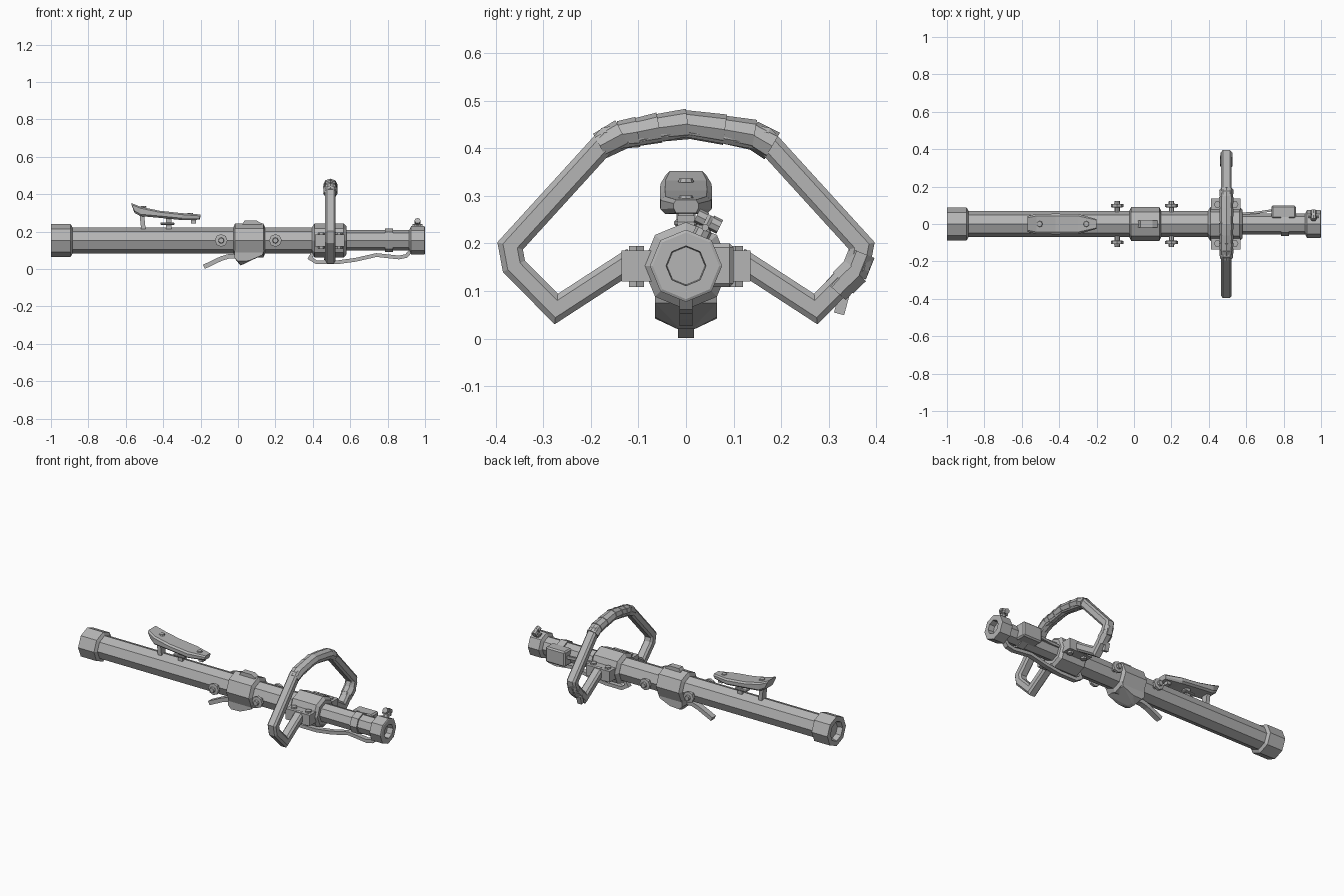
import bpy, bmesh, math
from mathutils import Vector, Matrix

cube = bpy.data.objects.get("Cube")
if cube:
    bpy.data.objects.remove(cube, do_unlink=True)

AXIS_Z = 0.153
X, Y, Z = Vector((1, 0, 0)), Vector((0, 1, 0)), Vector((0, 0, 1))

metal = bpy.data.materials.new("plain grey")
metal.use_nodes = True
GREY = (0.46, 0.46, 0.46, 1)
metal.diffuse_color = GREY
metal.node_tree.nodes["Principled BSDF"].inputs["Base Color"].default_value = GREY


def finish(name, bm):
    bmesh.ops.recalc_face_normals(bm, faces=bm.faces)
    mesh = bpy.data.meshes.new(name)
    bm.to_mesh(mesh)
    bm.free()
    mesh.materials.append(metal)
    ob = bpy.data.objects.new(name, mesh)
    bpy.context.collection.objects.link(ob)
    return ob


def skin(name, rings):
    """Bridge equal rings of points and cap both ends."""
    bm = bmesh.new()
    rows = [[bm.verts.new(p) for p in ring] for ring in rings]
    n = len(rows[0])
    for a, b in zip(rows, rows[1:]):
        for i in range(n):
            j = (i + 1) % n
            bm.faces.new((a[i], a[j], b[j], b[i]))
    bm.faces.new(rows[0])
    bm.faces.new(rows[-1])
    return finish(name, bm)


def turned(name, profile, origin=(0, 0, AXIS_Z), axis=X, n=8):
    """Faceted part turned about an axis; profile is (distance, radius)."""
    side = Y if abs(axis.y) < 0.7 else X
    up = axis.cross(side).normalized()
    side = up.cross(axis)
    rings = []
    for d, r in profile:
        rings.append([Vector(origin) + axis * d +
                      (up * math.cos(i * math.tau / n) + side * math.sin(i * math.tau / n)) * r
                      for i in range(n)])
    return skin(name, rings)


def sweep(name, path, binormal, section):
    """Sweep a section (across, along normal) on a planar mitred path."""
    pts = [Vector(p) for p in path]
    rings = []
    for i, p in enumerate(pts):
        a = (p - pts[max(i - 1, 0)]).normalized()
        b = (pts[min(i + 1, len(pts) - 1)] - p).normalized()
        t = (a + b).normalized()
        normal = binormal.cross(t)
        mitre = 1 / max(0.6, t.dot(b if b.length else a))
        rings.append([p + binormal * u + normal * v * mitre for u, v in section])
    return skin(name, rings)


def ngon(w, h, n=8, turn=0.0):
    return [(w * math.cos(math.tau * i / n + turn), h * math.sin(math.tau * i / n + turn))
            for i in range(n)]


def rect(w, h):
    return [(-w, -h), (w, -h), (w, h), (-w, h)]


def hull(name, points):
    bm = bmesh.new()
    for p in points:
        bm.verts.new(p)
    bmesh.ops.convex_hull(bm, input=bm.verts)
    bmesh.ops.dissolve_limit(bm, angle_limit=0.02, verts=bm.verts, edges=bm.edges)
    return finish(name, bm)


def box(name, lo, hi, bevel=0.0):
    bm = bmesh.new()
    size = Vector(hi) - Vector(lo)
    mid = (Vector(hi) + Vector(lo)) / 2
    bmesh.ops.create_cube(bm, size=1, matrix=Matrix.Translation(mid) @ Matrix.Diagonal((*size, 1)))
    if bevel:
        bmesh.ops.bevel(bm, geom=bm.edges, offset=bevel, segments=1, affect='EDGES')
    return finish(name, bm)


# Main barrel with recessed ends
turned("main_barrel", [(-0.95, 0.069), (0.45, 0.069)])
turned("rear_cap", [(-0.97, 0.05), (-1.0, 0.058), (-1.0, 0.088), (-0.895, 0.088), (-0.885, 0.07)])
turned("front_tube", [(0.4, 0.055), (0.95, 0.055)])
turned("muzzle_cap", [(0.915, 0.056), (0.925, 0.076), (0.997, 0.076), (1.0, 0.07),
                      (1.0, 0.042), (0.965, 0.04)])
turned("front_collar", [(0.785, 0.06), (0.785, 0.063), (0.83, 0.063), (0.83, 0.056)])
turned("handle_sleeve", [(0.395, 0.07), (0.41, 0.092), (0.565, 0.092), (0.58, 0.075), (0.58, 0.055)])
turned("trigger_sleeve", [(-0.025, 0.07), (-0.015, 0.092), (0.135, 0.092), (0.145, 0.07)])

# Trigger housing, lever and top plate
hull("trigger_housing",
     [(x, s * y, z) for s in (-1, 1) for x, y, z in
      ((-0.02, 0.065, 0.1), (0.14, 0.065, 0.1), (-0.02, 0.065, 0.06), (0.13, 0.065, 0.075),
       (0.0, 0.065, 0.042), (0.06, 0.065, 0.045), (0.012, 0.018, 0.02), (0.03, 0.018, 0.026))])
sweep("trigger_lever", [(-0.182, 0, 0.012), (-0.09, 0, 0.056), (-0.05, 0, 0.068), (0.0, 0, 0.068)],
      Y, rect(0.017, 0.012))
hull("top_plate", [(x, y, z) for y in (-0.018, 0.018)
                   for x, z in ((0.02, 0.235), (0.035, 0.259), (0.1, 0.259), (0.125, 0.245), (0.125, 0.235))])

# Side knobs
for x, place in ((-0.09, "rear"), (0.2, "front")):
    for s, side in ((1, "left"), (-1, "right")):
        turned(f"{place}_knob_{side}",
               [(0.05, 0.014), (0.088, 0.014), (0.09, 0.034), (0.106, 0.034),
                (0.108, 0.016), (0.122, 0.014)], (x, 0, AXIS_Z), Y * s)

# Handle mounts and their bolts
for s, side in ((1, "left"), (-1, "right")):
    ys = sorted((s * 0.06, s * 0.136))
    box(f"handle_mount_{side}", (0.412, ys[0], 0.12), (0.57, ys[1], 0.185))
    for x in (0.445, 0.54):
        turned(f"mount_bolt_{side}", [(0.108, 0.018), (0.195, 0.018)], (x, s * 0.104, 0), Z, 6)

# Carrying frame and wrapped grip
HX = 0.494
half = [(0.11, 0.168), (0.273, 0.062), (0.362, 0.152), (0.37, 0.195), (0.165, 0.42)]
loop = half + [(0, 0.449)] + [(-y, z) for y, z in reversed(half)]
sweep("carry_frame", [(HX, y, z) for y, z in loop], X,
      [(-0.028, -0.014), (-0.018, -0.025), (0.018, -0.025), (0.028, -0.014),
       (0.028, 0.014), (0.018, 0.025), (-0.018, 0.025), (-0.028, 0.014)])
wraps = [(-0.178, 0.407), (-0.137, 0.429), (-0.105, 0.434), (-0.06, 0.443), (0.0, 0.451),
         (0.078, 0.44), (0.14, 0.429), (0.178, 0.407)]
for (y0, z0), (y1, z1) in zip(wraps, wraps[1:]):
    a, b = Vector((HX, y0, z0)), Vector((HX, y1, z1))
    d = (b - a).normalized()
    n = X.cross(d)
    skin("grip_wrap", [[p + X * u * k + n * v * k for u, v in ngon(0.037, 0.031)]
                       for p, k in ((a - d * 0.004, 0.94), (b + d * 0.004, 1.04))])

# Tape on the left lower corner of the frame
for p, q, k in (((0.37, 0.18), (0.352, 0.135), 1.0), ((0.357, 0.143), (0.33, 0.117), 1.08),
                ((0.335, 0.122), (0.315, 0.1), 1.0)):
    sweep("frame_tape", [(HX, *p), (HX, *q)], X, ngon(0.034 * k, 0.031 * k, 8, math.pi / 8))
sweep("tape_tail", [(HX - 0.02, 0.335, 0.1), (HX - 0.02, 0.322, 0.052)], X, rect(0.014, 0.011))

# Rear pad on short posts
top = [(-0.57, 0.353), (-0.52, 0.333), (-0.42, 0.312), (-0.3, 0.299), (-0.2, 0.292)]
bottom = [(-0.553, 0.3), (-0.52, 0.283), (-0.42, 0.274), (-0.3, 0.262), (-0.205, 0.264)]
widths = [0.042, 0.054, 0.055, 0.054, 0.026]
skin("rear_pad", [[(t[0], -w, t[1] - 0.008), (t[0], -w * 0.8, t[1]), (t[0], w * 0.8, t[1]),
                   (t[0], w, t[1] - 0.008), (b[0], w, b[1] + 0.01), (b[0], w * 0.8, b[1]),
                   (b[0], -w * 0.8, b[1]), (b[0], -w, b[1] + 0.01)]
                  for t, b, w in zip(top, bottom, widths)])
sweep("pad_rear_post", [(-0.505, 0, 0.205), (-0.515, 0, 0.3)], Y, rect(0.02, 0.012))
sweep("pad_front_post", [(-0.37, 0, 0.205), (-0.37, 0, 0.28)], Y, rect(0.018, 0.015))
box("pad_clamp", (-0.415, -0.025, 0.236), (-0.34, 0.025, 0.25), 0.004)
box("pad_hook", (-0.25, -0.016, 0.245), (-0.225, 0.016, 0.275))
for x, z in ((-0.505, 0.328), (-0.255, 0.292)):
    turned("pad_screw", [(0, 0.017), (0.009, 0.014)], (x, 0, z), Z)

# Strap under the front tube
sweep("under_strap", [(0.4, 0, 0.085), (0.385, 0, 0.058), (0.42, 0, 0.036), (0.53, 0, 0.036),
                      (0.63, 0, 0.05), (0.74, 0, 0.075), (0.86, 0, 0.062), (0.9, 0, 0.07),
                      (0.925, 0, 0.1)], Y, rect(0.014, 0.01))

# Side box with its cable
box("side_box", (0.735, 0.03, 0.108), (0.865, 0.1, 0.2), 0.008)
sweep("side_cable", [(0.57, 0.055, 0.16), (0.65, 0.06, 0.16), (0.74, 0.073, 0.16)], Z, rect(0.008, 0.006))

# Tilted front sight
tilt = Vector((0, 0.45, 0.9)).normalized()
base = Vector((0.96, 0, AXIS_Z))
across = X.cross(tilt)
turned("sight_post", [(0.06, 0.018), (0.085, 0.018), (0.09, 0.012), (0.118, 0.012)], base, tilt)
for s in (-1, 1):
    turned("sight_lug", [(s * 0.006, 0.016), (s * 0.027, 0.016)], base + tilt * 0.105, across, 8)
turned("sight_pin", [(-0.026, 0.008), (0.026, 0.008)], base + tilt * 0.09, X, 6)
